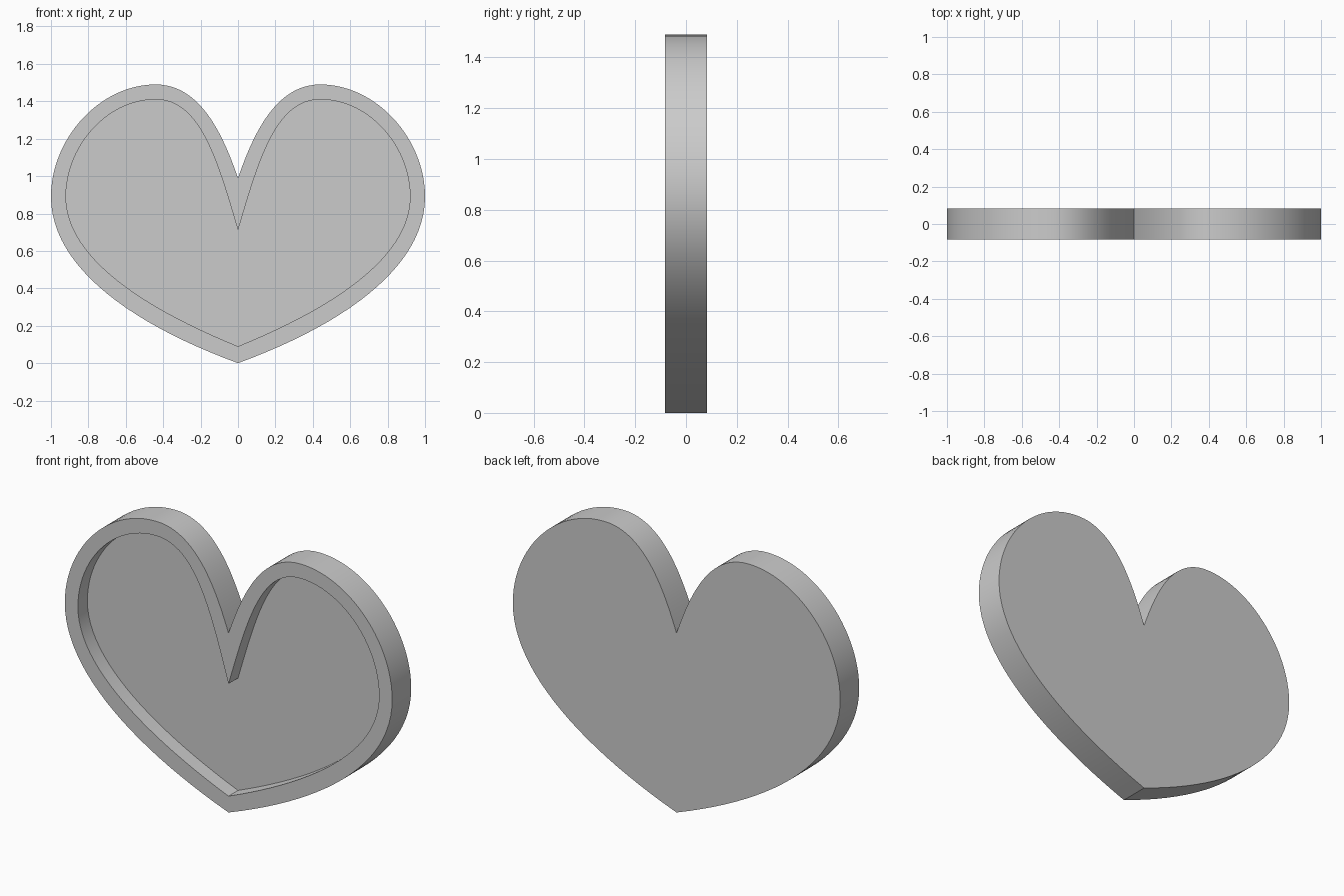
import bpy
import bmesh
import math
from mathutils import Vector
from mathutils.geometry import interpolate_bezier

if "Cube" in bpy.data.objects:
    bpy.data.objects.remove(bpy.data.objects["Cube"], do_unlink=True)

HALF_DEPTH = 0.083
RECESS_Y = 0.0
STEPS = 24

# Half outlines: tip, widest point, top of the lobe, notch (with handles)
OUTER = [(0, 0), (0.6, 0.22), (1, 0.53), (1, 0.89), (1, 1.2), (0.74, 1.49),
         (0.44, 1.49), (0.2, 1.49), (0.08, 1.22), (0, 0.99)]
INNER = [(0, 0.09), (0.54, 0.31), (0.92, 0.58), (0.92, 0.89), (0.92, 1.16), (0.7, 1.41),
         (0.44, 1.41), (0.2, 1.41), (0.11, 1.08), (0, 0.71)]


def heart_outline(controls):
    """Sample the right half and mirror it into a closed loop."""
    pts = [Vector((x, z)) for x, z in controls]
    half = []
    for i in range(0, len(pts) - 1, 3):
        half += interpolate_bezier(*pts[i:i + 4], STEPS)[:-1]
    half.append(pts[-1])
    return half + [Vector((-p.x, p.y)) for p in reversed(half[1:-1])]


def ring(bm, outline, y):
    return [bm.verts.new((p.x, y, p.y)) for p in outline]


def bridge(bm, a, b):
    n = len(a)
    for i in range(n):
        j = (i + 1) % n
        bm.faces.new((a[i], a[j], b[j], b[i]))


# One grey material
grey = bpy.data.materials.new("plain grey")
grey.use_nodes = True
colour = (0.6, 0.6, 0.6, 1)
grey.diffuse_color = colour
grey.node_tree.nodes["Principled BSDF"].inputs["Base Color"].default_value = colour

# Heart tray: back, outer wall, front rim, recess wall and recess floor
outer, inner = heart_outline(OUTER), heart_outline(INNER)
bm = bmesh.new()
rings = [ring(bm, outer, HALF_DEPTH), ring(bm, outer, -HALF_DEPTH),
         ring(bm, inner, -HALF_DEPTH), ring(bm, inner, RECESS_Y)]
for a, b in zip(rings, rings[1:]):
    bridge(bm, a, b)
bm.faces.new(rings[0])
bm.faces.new(rings[-1])
bmesh.ops.recalc_face_normals(bm, faces=bm.faces)

mesh = bpy.data.meshes.new("heart_tray")
bm.to_mesh(mesh)
bm.free()
mesh.materials.append(grey)
heart = bpy.data.objects.new("heart_tray", mesh)
bpy.context.collection.objects.link(heart)

# Smooth walls with crisp rims
bpy.ops.object.select_all(action='DESELECT')
heart.select_set(True)
bpy.context.view_layer.objects.active = heart
bpy.ops.object.shade_smooth_by_angle(angle=math.radians(30))
